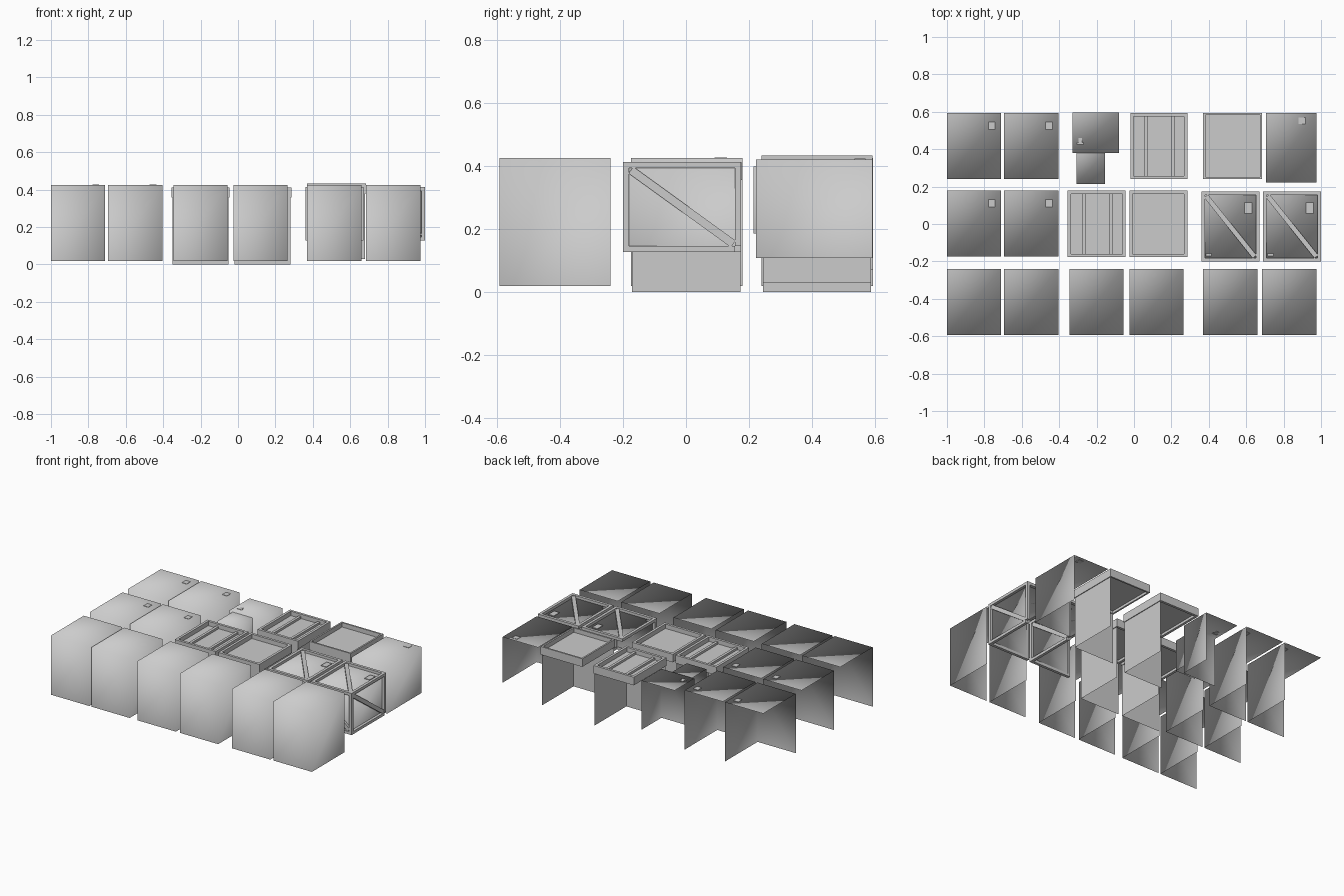
import bpy, bmesh

if "Cube" in bpy.data.objects:
    bpy.data.objects.remove(bpy.data.objects["Cube"])


def finish(bm, name, smooth=False):
    me = bpy.data.meshes.new(name)
    bm.to_mesh(me)
    bm.free()
    for p in me.polygons:
        p.use_smooth = smooth
    ob = bpy.data.objects.new(name, me)
    bpy.context.collection.objects.link(ob)
    return ob


def shell(name, x0, x1, y0, y1, z0, z1, top=True, smooth=True):
    """Open carton: only top, front and right faces, sharing soft normals."""
    bm = bmesh.new()
    v = bm.verts.new
    a, b = v((x0, y0, z0)), v((x1, y0, z0))
    c, d = v((x1, y1, z0)), v((x1, y1, z1))
    e, f = v((x1, y0, z1)), v((x0, y0, z1))
    bm.faces.new((a, b, e, f))
    bm.faces.new((b, c, d, e))
    if top:
        bm.faces.new((f, e, d, v((x0, y1, z1))))
    return finish(bm, name, smooth)


def add_box(bm, x0, x1, y0, y1, z0, z1):
    r = bmesh.ops.create_cube(bm, size=1)
    for v in r["verts"]:
        v.co = ((x0 + x1) / 2 + v.co.x * (x1 - x0),
                (y0 + y1) / 2 + v.co.y * (y1 - y0),
                (z0 + z1) / 2 + v.co.z * (z1 - z0))


def box(name, *dims):
    bm = bmesh.new()
    add_box(bm, *dims)
    return finish(bm, name)


def label(x0, x1, y0, y1, z):
    box("label", x0, x1, y0, y1, z, z + 0.004)


def tray(x0, x1, y0, y1, z0, z1, slats=False, w=0.017):
    """Crate with a raised rim around a sunken lid."""
    shell("tray_sides", x0 + .005, x1 - .005, y0 + .005, y1 - .005, z0, z1 - .02, False, False)
    bm = bmesh.new()
    h = z1 - 0.055
    add_box(bm, x0, x1, y0, y0 + w, h, z1)
    add_box(bm, x0, x1, y1 - w, y1, h, z1)
    add_box(bm, x0, x0 + w, y0 + w, y1 - w, h, z1)
    add_box(bm, x1 - w, x1, y0 + w, y1 - w, h, z1)
    finish(bm, "tray_rim")
    box("tray_lid", x0 + w, x1 - w, y0 + w, y1 - w, z1 - .038, z1 - .03)
    if slats:
        for t in (0.28, 0.75):
            c = x0 + t * (x1 - x0)
            box("tray_slat", c - .009, c + .009, y0 + w, y1 - w, z1 - .03, z1 - .015)


def brace(bm, p, q, axis, w, depth):
    """Diagonal plank between p and q, thickened inward along one axis."""
    from mathutils import Vector
    p, q = Vector(p), Vector(q)
    n = Vector(axis)
    s = (q - p).cross(n).normalized() * w / 2
    f = bm.faces.new([bm.verts.new(c) for c in (p - s, q - s, q + s, p + s)])
    r = bmesh.ops.extrude_face_region(bm, geom=[f])
    vs = [g for g in r["geom"] if isinstance(g, bmesh.types.BMVert)]
    bmesh.ops.translate(bm, verts=vs, vec=n * -depth)
    bmesh.ops.recalc_face_normals(bm, faces=bm.faces)


def braced_crate(x0, x1, y0, y1, z0, z1):
    w, d = 0.019, 0.018
    # recessed panels
    shell("crate_panels", x0 + d, x1 - d, y0 + d, y1, z0, z1 - d)
    # frame bars along the edges of the three sides
    bm = bmesh.new()
    for y in (y0, y1 - w):
        add_box(bm, x0, x1, y, y + w, z1 - w, z1)
    for x in (x0, x1 - w):
        add_box(bm, x, x + w, y0 + w, y1 - w, z1 - w, z1)
    add_box(bm, x1 - w, x1, y0 + w, y1 - w, z0, z0 + w)
    add_box(bm, x0, x1, y0, y0 + w, z0, z0 + w)
    for x, y in ((x0, y0), (x1 - w, y0), (x1 - w, y1 - w)):
        add_box(bm, x, x + w, y, y + w, z0 + w, z1 - w)
    finish(bm, "crate_frame")
    # diagonal braces on top, front and right
    bm = bmesh.new()
    i, e = 0.025, 0.003
    brace(bm, (x0 + i, y1 - i, z1 - e), (x1 - i, y0 + i, z1 - e), (0, 0, 1), .026, .015)
    brace(bm, (x1 - e, y0 + i, z1 - i), (x1 - e, y1 - i, z0 + i), (1, 0, 0), .026, .015)
    brace(bm, (x0 + i, y0 + e, z1 - i), (x1 - i, y0 + e, z0 + i), (0, -1, 0), .026, .015)
    finish(bm, "crate_braces")
    # labels
    z = z1 - d
    label(x1 - .08, x1 - .04, y1 - .12, y1 - .06, z)
    label(x0 + .025, x0 + .055, y0 + .028, y0 + .042, z)


# front row: plain cartons
for x in (-1.0, -0.695, -0.345, -0.025, 0.37, 0.685):
    shell("carton", x, x + 0.29, -0.593, -0.24, 0.02, 0.426)

# left block: labelled cartons
for y in (-0.175, 0.24):
    for x in (-1.0, -0.695):
        shell("labelled_carton", x, x + 0.29, y, y + 0.354, 0.02, 0.426)
        label(x + .223, x + .258, y + .265, y + .305, 0.424)

# small cartons
shell("medium_carton", -0.33, -0.08, 0.38, 0.595, 0.07, 0.405)
label(-0.305, -0.27, 0.425, 0.437, 0.403)
label(-0.297, -0.277, 0.437, 0.46, 0.403)
shell("small_carton", -0.307, -0.155, 0.215, 0.38, 0.187, 0.40)

# tray crates
tray(-0.355, -0.045, -0.177, 0.178, 0.0, 0.412, True)
tray(-0.025, 0.285, -0.177, 0.178, 0.0, 0.412)
tray(-0.02, 0.285, 0.24, 0.593, 0.0, 0.412, True)
tray(0.37, 0.685, 0.24, 0.593, 0.03, 0.434, False, 0.011)

# braced crates
for x in (0.36, 0.69):
    braced_crate(x, x + 0.31, -0.2, 0.175, 0.128, 0.413)

# back right carton
shell("tall_carton", 0.705, 0.975, 0.222, 0.593, 0.108, 0.422)
label(0.88, 0.918, 0.535, 0.57, 0.42)
